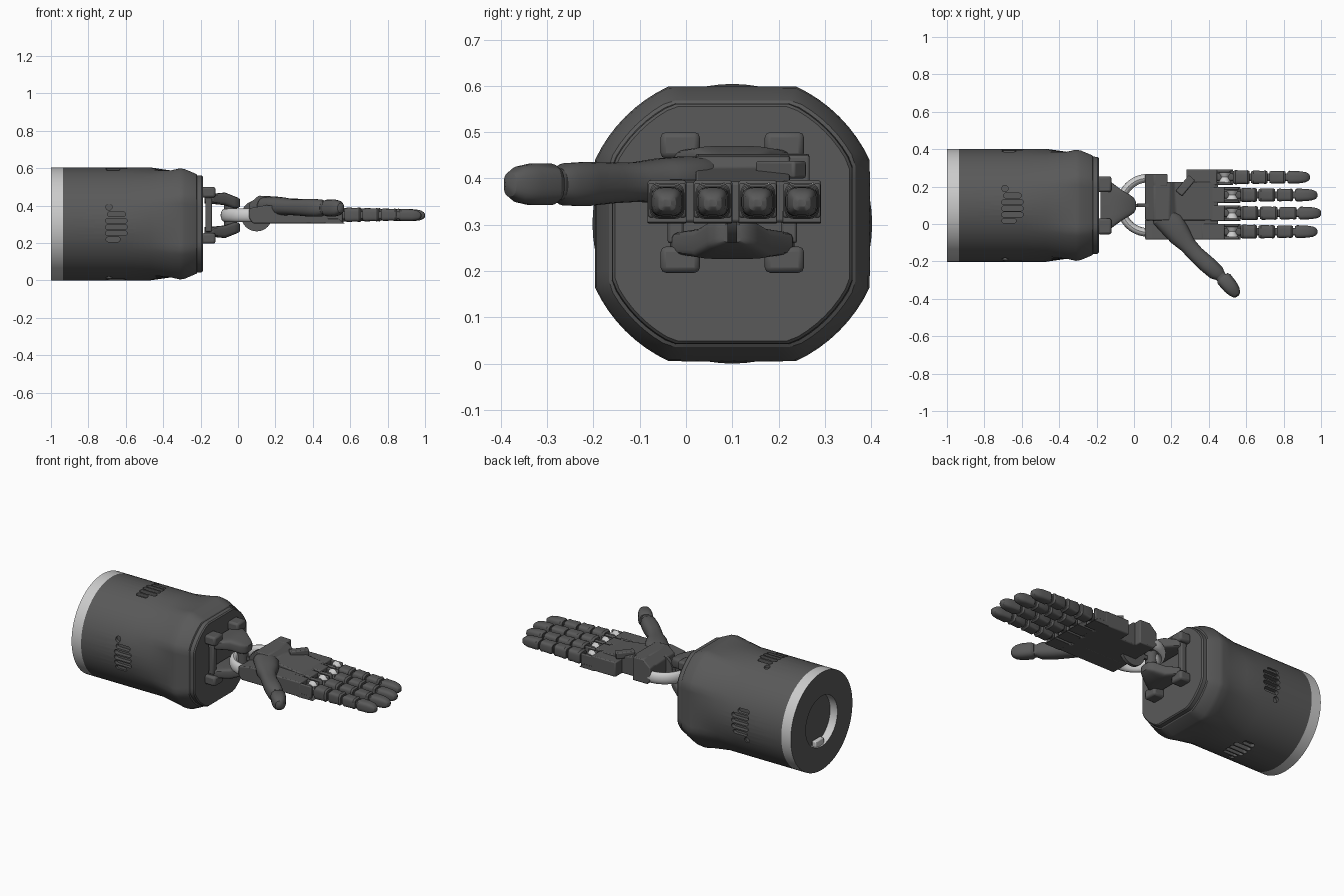
import bpy, bmesh, math
from mathutils import Vector, Matrix

if "Cube" in bpy.data.objects:
    bpy.data.objects.remove(bpy.data.objects["Cube"])


def material(name, v):
    m = bpy.data.materials.new(name)
    m.diffuse_color = (v, v, v, 1)
    m.use_nodes = True
    m.node_tree.nodes["Principled BSDF"].inputs["Base Color"].default_value = m.diffuse_color
    return m


DARK, LIGHT = material("dark_plastic", 0.1), material("light_plastic", 0.55)


def finish(name, bm, mats=(DARK,), bevel=0):
    bmesh.ops.recalc_face_normals(bm, faces=bm.faces)
    me = bpy.data.meshes.new(name)
    bm.to_mesh(me)
    bm.free()
    for m in mats:
        me.materials.append(m)
    ob = bpy.data.objects.new(name, me)
    bpy.context.collection.objects.link(ob)
    if bevel:
        mod = ob.modifiers.new("bevel", 'BEVEL')
        mod.width, mod.segments = bevel, 2
    return ob


def skin(bm, rings, light_bands=()):
    """Bridge a row of equal point rings and cap both ends."""
    loops = [[bm.verts.new(p) for p in r] for r in rings]
    n = len(loops[0])
    for b, (p, q) in enumerate(zip(loops, loops[1:])):
        for i in range(n):
            j = (i + 1) % n
            f = bm.faces.new((p[i], p[j], q[j], q[i]))
            f.material_index = int(b in light_bands)
    bm.faces.new(loops[0])
    bm.faces.new(loops[-1])


def super_ring(c, hw, hh, e=4.0, yaw=0.0, n=24):
    u, w = Vector((-math.sin(yaw), math.cos(yaw), 0)), Vector((0, 0, 1))
    out = []
    for i in range(n):
        a = 2 * math.pi * (i + 0.5) / n
        f = lambda t: math.copysign(abs(t) ** (2 / e), t)
        out.append(Vector(c) + u * hw * f(math.cos(a)) + w * hh * f(math.sin(a)))
    return out


def loft(name, secs, e=4.0, yaw=0.0, mat=DARK):
    bm = bmesh.new()
    skin(bm, [super_ring(s[:3], s[3], s[4], e, yaw) for s in secs])
    return finish(name, bm, (mat,))


def box(name, x, y, z, bevel=0.006, mat=DARK):
    bm = bmesh.new()
    skin(bm, [[(a, y[0], z[0]), (a, y[1], z[0]), (a, y[1], z[1]), (a, y[0], z[1])] for a in x])
    return finish(name, bm, (mat,), bevel)


def side_profile(name, pts, y, bevel=0.006):
    bm = bmesh.new()
    skin(bm, [[(px, b, pz) for px, pz in pts] for b in y])
    return finish(name, bm, (DARK,), bevel)


def rod(name, c, r, length, axis, mat=DARK, waist=1.0):
    rot = Vector((0, 0, 1)).rotation_difference(Vector(axis)).to_matrix()
    bm = bmesh.new()
    skin(bm, [[Vector(c) + rot @ Vector((r * k * math.cos(i * math.pi / 16), r * k * math.sin(i * math.pi / 16), t * length))
               for i in range(32)] for t, k in ((-.5, 1), (0, waist), (.5, 1))])
    return finish(name, bm, (mat,))


# Forearm: round sleeve turning into a clipped octagon
def arm_ring(x, a, r):
    out = []
    for i in range(72):
        t = math.radians(i * 5)
        c, s = math.cos(t), math.sin(t)
        d = min(a / max(abs(c), abs(s)), r)
        out.append((x, 0.1 + d * c, 0.302 + d * s))
    return out


bm = bmesh.new()
skin(bm, [arm_ring(*s) for s in (
    (-.935, .31, .302), (-.60, .31, .302), (-.47, .302, .302), (-.36, .286, .318),
    (-.31, .297, .327), (-.285, .293, .324), (-.235, .272, .304), (-.222, .266, .298),
    (-.218, .260, .290), (-.195, .259, .288), (-.188, .253, .282))])
forearm = finish("forearm_shell", bm)

# Vent cutters: a dot and five slots on each of four sides
bm = bmesh.new()
vents = [(-.69, .09, .017, 0), (-.65, .052, .013, .035), (-.65, .017, .013, .045),
         (-.65, -.017, .013, .045), (-.65, -.05, .013, .045), (-.668, -.083, .013, .025)]
for k in range(4):
    rot = Matrix.Rotation(k * math.pi / 2, 3, 'X')
    for vx, vz, r, half in vents:
        pts = []
        for i in range(20):
            t = math.radians(i * 18 - 81)
            pts.append((vx + math.copysign(half, math.cos(t)) + r * math.cos(t), vz + r * math.sin(t)))
        skin(bm, [[Vector((0, .1, .302)) + rot @ Vector((px, d, pz)) for px, pz in pts] for d in (-.274, -.33)])
cutter = finish("vent_cutter", bm)
cutter.hide_render = True
cutter.hide_set(True)
mod = forearm.modifiers.new("vents", 'BOOLEAN')
mod.operation, mod.object, mod.solver = 'DIFFERENCE', cutter, 'EXACT'

# Pale collar with recessed socket at the rear
bm = bmesh.new()
skin(bm, [arm_ring(x, 1, r) for x, r in ((-.95, .155), (-1, .155), (-1, .302), (-.935, .302))], (0, 2))
finish("rear_collar", bm, (DARK, LIGHT))
box("socket_key", (-.96, -.99), (.06, .14), (.14, .185), mat=LIGHT)

# Wrist yoke: four feet, two posts, two tapered arms, pivot
for s in (-1, 1):
    zs = lambda a: .348 + s * a
    for y in ((-.055, .03), (.17, .255)):
        box("yoke_foot", (-.195, -.12), y, sorted((zs(.095), zs(.152))), .012)
    loft("yoke_arm", [(-.178, .1, zs(.085), .135, .022), (-.13, .1, zs(.088), .13, .028),
                      (-.07, .1, zs(.088), .085, .034), (-.02, .1, zs(.07), .055, .032),
                      (.0, .1, zs(.066), .04, .028), (.01, .1, zs(.066), .02, .02)], 5)
    box("yoke_post", (-.175, -.14), sorted((.1 + s * .105, .1 + s * .14)), (.26, .44))
rod("wrist_pivot", (-.04, .1, .348), .035, .13, (0, 0, 1))

# Pale half ring joining the yoke to the palm
bm = bmesh.new()
rings = []
for i in range(25):
    t = math.radians(90 + i * 7.5)
    c, s = math.cos(t), math.sin(t)
    rings.append([(.075 + (.145 + .023 * math.cos(a)) * c, .1 + (.145 + .023 * math.cos(a)) * s,
                   .348 + .036 * math.sin(a)) for a in (j * math.pi / 8 for j in range(16))])
skin(bm, rings)
finish("wrist_ring", bm, (LIGHT,))
rod("wrist_disc", (.1, .1, .345), .083, .02, (0, 1, 0))
box("wrist_tongue", (-.02, .1), (.092, .108), (.335, .36), .003)

# Palm
side_profile("palm", [(.06, .33), (.08, .305), (.45, .305), (.45, .392), (.22, .422),
                      (.19, .448), (.11, .453), (.06, .41)], (.02, .225))
side_profile("palm_thumb_side", [(.06, .33), (.08, .305), (.45, .305), (.45, .392), (.15, .402), (.06, .385)], (-.083, .03))
side_profile("palm_heel_block", [(.06, .33), (.08, .305), (.18, .305), (.18, .45), (.11, .453), (.06, .41)], (.2, .267))
brace = box("palm_brace", (-.055, .055), (-.022, .022), (.4, .438))
brace.matrix_world = Matrix.Translation((.275, .205, 0)) @ Matrix.Rotation(math.radians(50), 4, 'Z')

# Thumb: fleshy base, shaft, jointed tip
yaw = math.radians(-47)
loft("thumb_base", [(.12, .06, .40, .03, .02), (.15, .04, .40, .06, .045), (.20, .0, .398, .07, .05),
                    (.245, -.06, .395, .062, .048), (.285, -.11, .392, .046, .043),
                    (.33, -.16, .39, .044, .044), (.39, -.215, .388, .047, .048),
                    (.44, -.26, .387, .044, .046), (.46, -.277, .387, .032, .036)], 2.4, yaw)
loft("thumb_joint", [(.44, -.255, .387, .03, .034), (.49, -.31, .387, .03, .034)], 3, yaw)
loft("thumb_tip", [(.472, -.283, .387, .034, .037), (.482, -.295, .387, .043, .045),
                   (.515, -.335, .387, .041, .045), (.537, -.362, .387, .034, .039),
                   (.55, -.38, .387, .022, .026), (.555, -.386, .387, .008, .01)], 2.6, math.radians(-52))

# Fingers: (centre y, knuckle x, tip x)
for y, k, tip in ((.25, .485, .94), (.155, .525, .98), (.058, .525, 1.0), (-.041, .525, .98)):
    start = .28 if y > .2 else .36
    box("finger_base", (start, k - .04), (y - .042, y + .042), (.305, .396))
    side_profile("knuckle_plate", [(k - .06, .303), (k + .045, .305), (k + .01, .33), (k - .06, .33)],
                 (y - .042, y + .042), .002)
    for s in (-1, 1):
        box("knuckle_cheek", (k - .05, k + .035), sorted((y + s * .026, y + s * .041)), (.315, .39))
    rod("knuckle_pin", (k, y, .36), .032, .05, (0, 1, 0), LIGHT, .6)
    loft("finger_core", [(k - .05, y, .348, .02, .022), (tip - .05, y, .348, .02, .02)])
    step = (tip - .12 - (k + .045)) / 3
    for i in range(3):
        a = k + .045 + i * step
        b, w, h = a + step - .01, .038 - .002 * i, .039 - .003 * i
        loft("finger_segment", [(a, y, .351, w * .85, h * .8), (a + .012, y, .351, w, h),
                                (b - .025, y, .351, w * .95, h * .92), (b - .01, y, .351, w, h),
                                (b, y, .351, w * .85, h * .8)])
    a = tip - .12
    loft("fingertip", [(a, y, .35, .028, .026), (a + .012, y, .35, .035, .032), (a + .07, y, .349, .032, .031),
                       (tip - .022, y, .348, .027, .026), (tip - .006, y, .347, .019, .017),
                       (tip, y, .347, .009, .008)], 3.2)

# Soft shading with crisp edges
for ob in bpy.context.scene.objects:
    ob.select_set(ob is not cutter)
bpy.context.view_layer.objects.active = forearm
bpy.ops.object.shade_smooth_by_angle(angle=math.radians(30))
